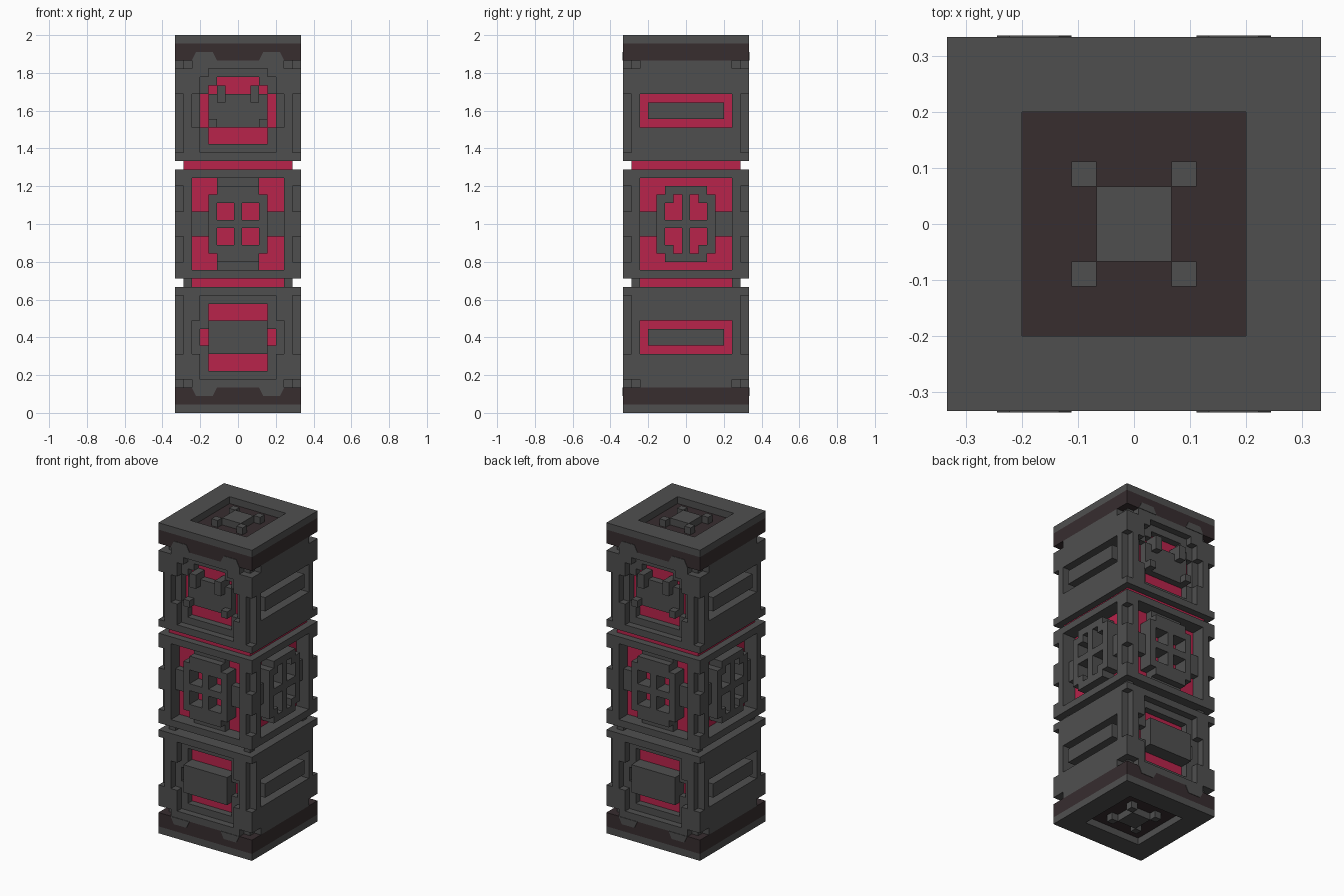
import bpy, bmesh
from mathutils import Vector

U = 2 / 45          # one block
W, H = 15, 45       # pillar size in blocks

if "Cube" in bpy.data.objects:
    bpy.data.objects.remove(bpy.data.objects["Cube"])


def material(name, rgb):
    m = bpy.data.materials.new(name)
    m.use_nodes = True
    m.diffuse_color = (*rgb, 1)
    m.node_tree.nodes["Principled BSDF"].inputs["Base Color"].default_value = (*rgb, 1)
    return m


GREY = material("stone grey", (0.078, 0.078, 0.078))
BROWN = material("dark brown", (0.038, 0.026, 0.028))
RED = material("crimson", (0.48, 0.017, 0.07))


def box(x0, x1, y0, y1, z0, z1):
    return {(x, y, z) for x in range(x0, x1) for y in range(y0, y1) for z in range(z0, z1)}


def on_sides(kind, a0, a1, z0, z1, d0=0, d1=1):
    """Blocks on two opposite sides: a runs along the side, d is depth inwards."""
    out = set()
    for a, d, z in box(a0, a1, d0, d1, z0, z1):
        if kind == "front":
            out |= {(a, d, z), (W - 1 - a, W - 1 - d, z)}
        else:
            out |= {(W - 1 - d, a, z), (d, W - 1 - a, z)}
    return out


def corners(a, b, z0, z1):
    """An a by b block group repeated at the four upright edges."""
    out = set()
    for x, y, z in box(0, a, 0, b, z0, z1):
        for px in (x, W - 1 - x):
            out |= {(px, y, z), (px, W - 1 - y, z)}
    return out


def flip(cells):
    return {(x, y, H - 1 - z) for x, y, z in cells}


def finish(name, bm, mat):
    bmesh.ops.recalc_face_normals(bm, faces=bm.faces)
    me = bpy.data.meshes.new(name)
    bm.to_mesh(me)
    bm.free()
    me.materials.append(mat)
    bpy.context.collection.objects.link(bpy.data.objects.new(name, me))


def build(name, cells, mat):
    """Skin a set of blocks with its outer faces and merge the flat areas."""
    bm = bmesh.new()
    verts = {}

    def vert(p):
        if p not in verts:
            verts[p] = bm.verts.new(((p[0] - W / 2) * U, (p[1] - W / 2) * U, p[2] * U))
        return verts[p]

    for c in cells:
        for axis in range(3):
            for s in (0, 1):
                n = list(c)
                n[axis] += 2 * s - 1
                if tuple(n) in cells:
                    continue
                b, e = (axis + 1) % 3, (axis + 2) % 3
                ring = []
                for i, j in ((0, 0), (1, 0), (1, 1), (0, 1)):
                    p = list(c)
                    p[axis] += s
                    p[b] += i
                    p[e] += j
                    ring.append(vert(tuple(p)))
                bm.faces.new(ring if s else ring[::-1])
    bmesh.ops.dissolve_limit(bm, angle_limit=0.01, verts=bm.verts, edges=bm.edges)
    finish(name, bm, mat)


# Glowing core and the collar between the upper and middle segments
build("core", box(2, 13, 2, 13, 3, 42), RED)
build("upper_collar", box(1, 14, 1, 14, 29, 30), RED)
build("lower_seam_posts", corners(2, 2, 15, 16) - corners(1, 2, 15, 16) - corners(2, 1, 15, 16), GREY)

# Caps: brown band, grey rim with a square recess, raised emblem blocks
rim = box(0, 15, 0, 15, 0, 1) - box(3, 12, 3, 12, 0, 1)
emblem = box(6, 9, 6, 9, 0, 1)
for x in (5, 9):
    for y in (5, 9):
        emblem |= box(x, x + 1, y, y + 1, 0, 1)
band = box(0, 15, 0, 15, 1, 3)
for label, place in (("bottom", set), ("top", flip)):
    build(label + "_rim", place(rim), GREY)
    build(label + "_emblem", place(emblem), GREY)
    build(label + "_band", place(band), BROWN)

# Outer shell shared by the lower and upper segments
shell = box(0, 15, 0, 15, 3, 15) - box(2, 13, 2, 13, 3, 15)
shell -= corners(2, 1, 3, 4) | corners(1, 2, 3, 4) | corners(1, 1, 7, 14)
shell -= on_sides("side", 2, 13, 7, 11, 0, 2)
shell -= on_sides("front", 2, 13, 7, 11)
slot_bar = on_sides("side", 3, 12, 8, 10, 0, 2)

# Lower segment
lower = shell - on_sides("front", 3, 12, 4, 14)
lower -= on_sides("front", 4, 11, 5, 13, 0, 2) | on_sides("front", 3, 12, 8, 10, 0, 2)
build("lower_shell", lower, GREY)
build("lower_plate", on_sides("front", 4, 11, 7, 11, 0, 2), GREY)
build("lower_slot_bars", slot_bar, GREY)

# Upper segment, written upside down and flipped
upper = shell - on_sides("front", 3, 12, 5, 14) - on_sides("front", 4, 11, 4, 5)
upper -= on_sides("front", 4, 11, 6, 13, 0, 2) | on_sides("front", 3, 12, 7, 11, 0, 2)
upper -= on_sides("front", 5, 10, 5, 6, 0, 2)
mask = on_sides("front", 4, 11, 7, 11, 1, 2)
for a in (5, 9):
    mask |= on_sides("front", a, a + 1, 6, 8, 0, 2)
for a in (4, 10):
    mask |= on_sides("front", a, a + 1, 10, 11, 0, 2)
build("upper_shell", flip(upper), GREY)
build("upper_plate", flip(mask), GREY)
build("upper_slot_bars", flip(slot_bar), GREY)

# Middle segment: frame with open corners around an eight-sided plate
middle = box(0, 15, 0, 15, 16, 29) - box(2, 13, 2, 13, 16, 29)
middle -= corners(1, 1, 18, 21) | corners(1, 1, 24, 27)
plates = {}
for kind in ("front", "side"):
    middle -= on_sides(kind, 2, 13, 17, 28)
    middle -= on_sides(kind, 4, 11, 18, 27, 0, 2)
    for z0, z1 in ((17, 21), (24, 28)):
        for a0, a1 in ((2, 5), (10, 13)):
            middle -= on_sides(kind, a0, a1, z0, z1, 0, 2)
    plates[kind] = on_sides(kind, 4, 11, 19, 26, 0, 2) | on_sides(kind, 5, 10, 18, 27, 0, 2)
    for z0, z1 in ((20, 22), (23, 25)):
        for a in (5, 8):
            plates[kind] -= on_sides(kind, a, a + 2, z0, z1, 0, 2)
for z in (17, 27):
    middle -= on_sides("side", 2, 13, z, z + 1, 0, 2)
for z in (19, 25):
    for a in (6, 8):
        plates["side"] -= on_sides("side", a, a + 1, z, z + 1, 0, 2)
build("middle_shell", middle, GREY)
build("middle_front_plates", plates["front"], GREY)
build("middle_side_plates", plates["side"], GREY)

# Thin bevelled tabs that lap over the bands on the front and back
bm = bmesh.new()
for side in (-1, 1):
    for z0, z1 in ((3, 2), (42, 43)):
        for sx in (-1, 1):
            prof = [(2, z0), (2.5, z1), (4.5, z1), (5, z0)]
            ring = [bm.verts.new((sx * (a - W / 2) * U, side * W / 2 * U, z * U)) for a, z in prof]
            face = bm.faces.new(ring)
            ext = bmesh.ops.extrude_face_region(bm, geom=[face], use_keep_orig=True)
            moved = [v for v in ext["geom"] if isinstance(v, bmesh.types.BMVert)]
            bmesh.ops.translate(bm, vec=Vector((0, side * 0.003, 0)), verts=moved)
finish("band_tabs", bm, GREY)
